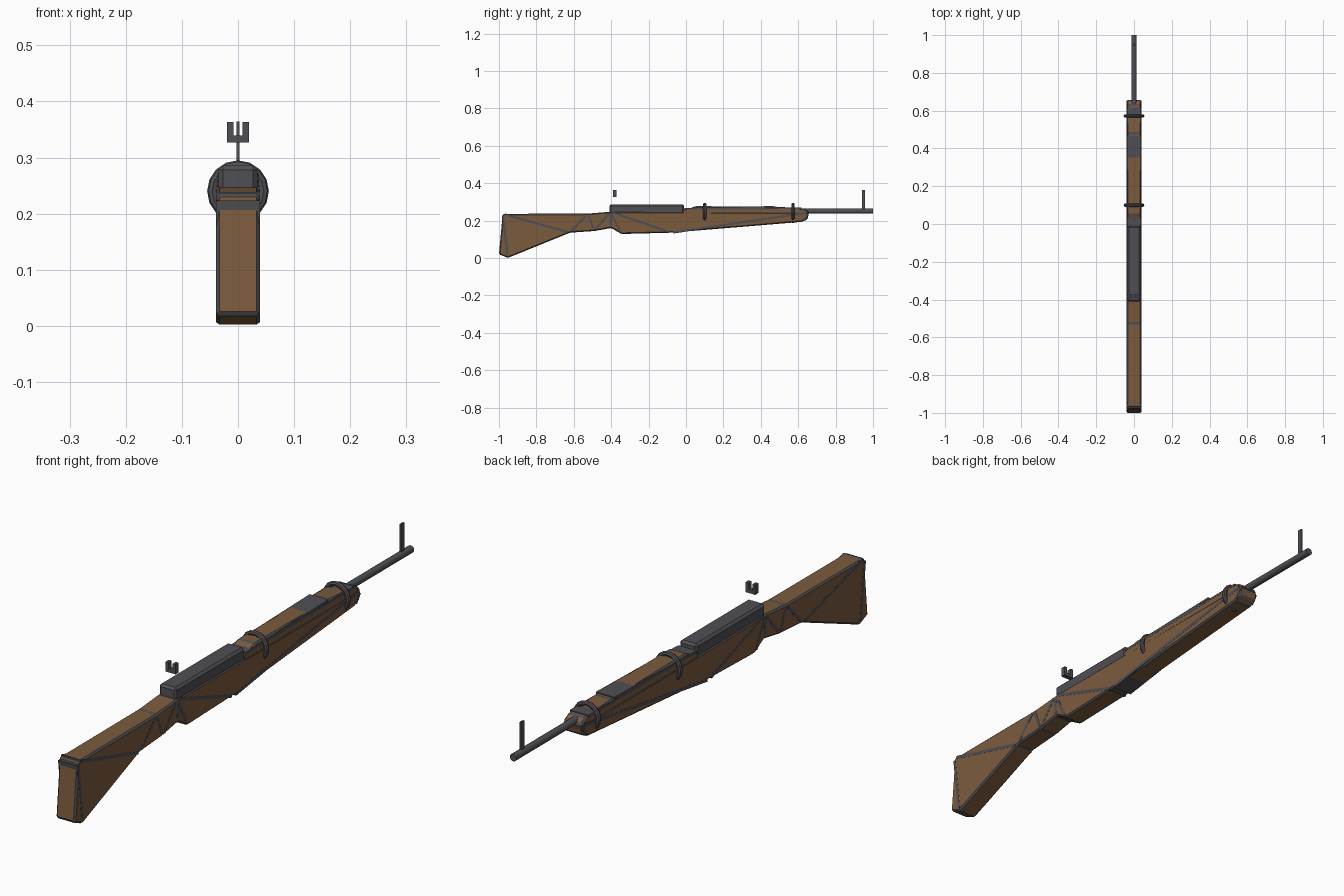
import bpy, bmesh, math
from mathutils import Vector

if "Cube" in bpy.data.objects:
    bpy.data.objects.remove(bpy.data.objects["Cube"])


def material(name, rgb):
    m = bpy.data.materials.new(name)
    m.diffuse_color = (*rgb, 1)
    m.use_nodes = True
    m.node_tree.nodes["Principled BSDF"].inputs["Base Color"].default_value = m.diffuse_color
    return m


WOOD = material("brown wood", (0.20, 0.105, 0.048))
STEEL = material("dark grey steel", (0.08, 0.08, 0.09))


def finish(bm, name, mats):
    bmesh.ops.recalc_face_normals(bm, faces=bm.faces)
    me = bpy.data.meshes.new(name)
    bm.to_mesh(me)
    bm.free()
    for m in mats:
        me.materials.append(m)
    ob = bpy.data.objects.new(name, me)
    bpy.context.collection.objects.link(ob)
    return ob


def prism(bm, pts, x):
    """Extrude a (y, z) outline from -x to +x."""
    a = [bm.verts.new((-x, y, z)) for y, z in pts]
    b = [bm.verts.new((x, y, z)) for y, z in pts]
    bm.faces.new(a)
    bm.faces.new(b[::-1])
    for i in range(len(pts)):
        j = (i + 1) % len(pts)
        bm.faces.new((a[i], b[i], b[j], a[j]))


def wooden(name, pts, x, bevel):
    bm = bmesh.new()
    prism(bm, pts, x)
    bmesh.ops.recalc_face_normals(bm, faces=bm.faces)
    bmesh.ops.bevel(bm, geom=bm.edges[:], offset=bevel, segments=1,
                    affect='EDGES', clamp_overlap=True, material=1)
    return finish(bm, name, [WOOD, STEEL])


def strips(name, pts, pairs, x, half):
    """Thin inlaid lines, just proud of both side faces."""
    bm = bmesh.new()
    for i, j in pairs:
        p, q = Vector(pts[i]), Vector(pts[j])
        d = (q - p).normalized()
        n = Vector((-d.y, d.x)) * half
        p, q = p + d * 0.012, q - d * 0.012
        prism(bm, [p - n, q - n, q + n, p + n], x)
    return finish(bm, name, [STEEL])


def box(name, lo, hi, bevel=0):
    bm = bmesh.new()
    prism(bm, [(lo[1], lo[2]), (hi[1], lo[2]), (hi[1], hi[2]), (lo[1], hi[2])], hi[0])
    cx = (lo[0] + hi[0]) / 2
    for v in bm.verts:
        v.co.x = lo[0] if v.co.x < 0 else hi[0]
    bmesh.ops.recalc_face_normals(bm, faces=bm.faces)
    if bevel:
        bmesh.ops.bevel(bm, geom=bm.edges[:], offset=bevel, segments=1, affect='EDGES')
    return finish(bm, name, [STEEL])


# stock with grip and fore-end
stock = [(-0.98, 0.236), (-1.0, 0.02), (-0.953, 0.0), (-0.62, 0.135), (-0.49, 0.144),
         (-0.40, 0.16), (-0.345, 0.128), (-0.08, 0.135), (0.62, 0.193), (0.65, 0.207),
         (0.657, 0.243), (-0.405, 0.247), (-0.525, 0.237)]
wooden("stock", stock, 0.039, 0.006)
strips("stock_lines", stock, [(0, 2), (0, 3), (3, 12), (12, 4), (4, 11), (11, 5),
                              (11, 6), (11, 7), (7, 10), (8, 10)], 0.0395, 0.006)

# handguard above the barrel
guard = [(-0.02, 0.235), (-0.02, 0.262), (0.02, 0.265), (0.05, 0.277), (0.48, 0.274),
         (0.63, 0.265), (0.655, 0.25), (0.655, 0.235)]
wooden("handguard", guard, 0.037, 0.006)
strips("handguard_lines", guard, [(1, 5), (1, 4)], 0.0375, 0.004)

# receiver
box("receiver", (-0.035, -0.41, 0.232), (0.035, -0.01, 0.286), 0.008)

# barrel
bm = bmesh.new()
bmesh.ops.create_cone(bm, cap_ends=True, segments=16, radius1=0.0135, radius2=0.0135, depth=0.9)
for v in bm.verts:
    v.co = (v.co.x, v.co.z + 0.55, v.co.y + 0.25)
barrel = finish(bm, "barrel", [STEEL])

# barrel bands
for name, y in (("rear_band", 0.1), ("front_band", 0.572)):
    bpy.ops.mesh.primitive_torus_add(location=(0, y, 0.24), rotation=(math.pi / 2, 0, 0),
                                     major_radius=0.046, minor_radius=0.009,
                                     major_segments=16, minor_segments=8)
    band = bpy.context.object
    band.name = name
    band.data.materials.append(STEEL)

# front sight post
box("front_sight", (-0.003, 0.94, 0.255), (0.003, 0.958, 0.364))

# notched rear sight
box("rear_sight_base", (-0.02, -0.39, 0.327), (0.02, -0.372, 0.339))
for side, s in (("left", -1), ("right", 1)):
    a, b = sorted((s * 0.008, s * 0.02))
    bm = bmesh.new()
    bmesh.ops.create_cube(bm, size=1)
    for v in bm.verts:
        v.co = ((a + b) / 2 + v.co.x * 0.012, -0.381 + v.co.y * 0.018, 0.3505 + v.co.z * 0.025)
    finish(bm, "rear_sight_prong_" + side, [STEEL])
